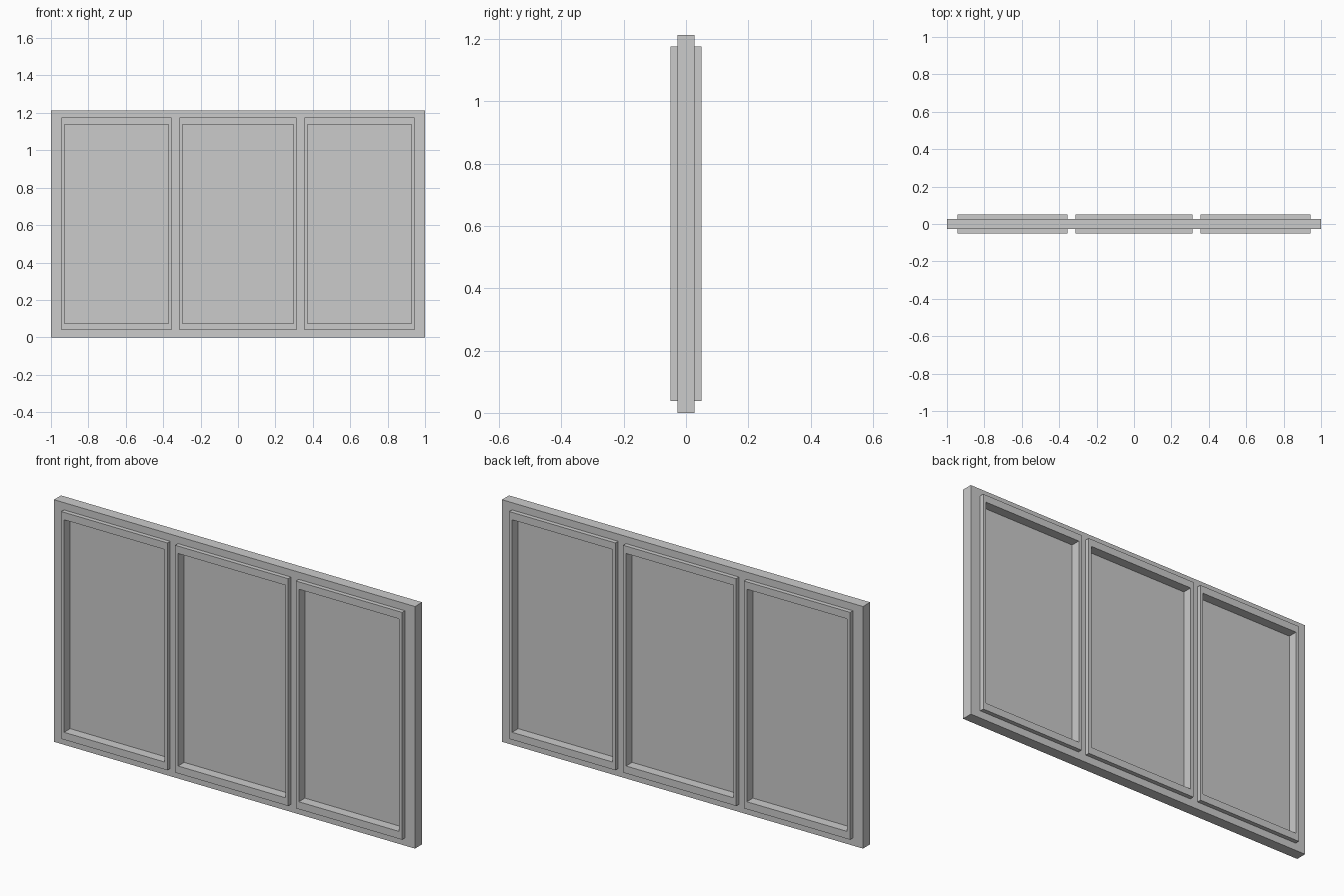
import bpy
import bmesh

if "Cube" in bpy.data.objects:
    bpy.data.objects.remove(bpy.data.objects["Cube"], do_unlink=True)

grey = bpy.data.materials.new("light_grey")
grey.use_nodes = True
grey.diffuse_color = (0.6, 0.6, 0.6, 1)
grey.node_tree.nodes["Principled BSDF"].inputs["Base Color"].default_value = (0.6, 0.6, 0.6, 1)


def lattice(name, xs, zs, depth, is_hole):
    """Flat upright panel cut along xs and zs, with holes, thickened about y = 0."""
    bm = bmesh.new()
    grid = [[bm.verts.new((x, 0, z)) for z in zs] for x in xs]
    for i in range(len(xs) - 1):
        for j in range(len(zs) - 1):
            if not is_hole(i, j):
                bm.faces.new((grid[i][j], grid[i + 1][j], grid[i + 1][j + 1], grid[i][j + 1]))
    mesh = bpy.data.meshes.new(name)
    bm.to_mesh(mesh)
    bm.free()
    mesh.materials.append(grey)
    obj = bpy.data.objects.new(name, mesh)
    bpy.context.collection.objects.link(obj)
    thick = obj.modifiers.new("Thickness", "SOLIDIFY")
    thick.thickness = depth
    thick.offset = 0
    return obj


HEIGHT = 1.212
BOTTOM, TOP = 0.038, 1.176      # sash outer height range
STILE, RAIL = 0.016, 0.037      # sash border widths
BAYS = {"right": (-0.944, -0.356), "middle": (-0.313, 0.313), "left": (0.356, 0.944)}

# Outer frame with three openings
frame_xs = [-1] + [x for bay in BAYS.values() for x in bay] + [1]
lattice("outer_frame", frame_xs, [0, BOTTOM, TOP, HEIGHT], 0.056,
        lambda i, j: i % 2 == 1 and j == 1)

# A projecting sash and a thin recessed pane in each opening
for side, (x0, x1) in BAYS.items():
    inner_x = [x0 + STILE, x1 - STILE]
    inner_z = [BOTTOM + RAIL, TOP - RAIL]
    lattice(side + "_sash", [x0, *inner_x, x1], [BOTTOM, *inner_z, TOP], 0.1,
            lambda i, j: i == 1 and j == 1)
    lattice(side + "_pane", inner_x, inner_z, 0.004, lambda i, j: False)
